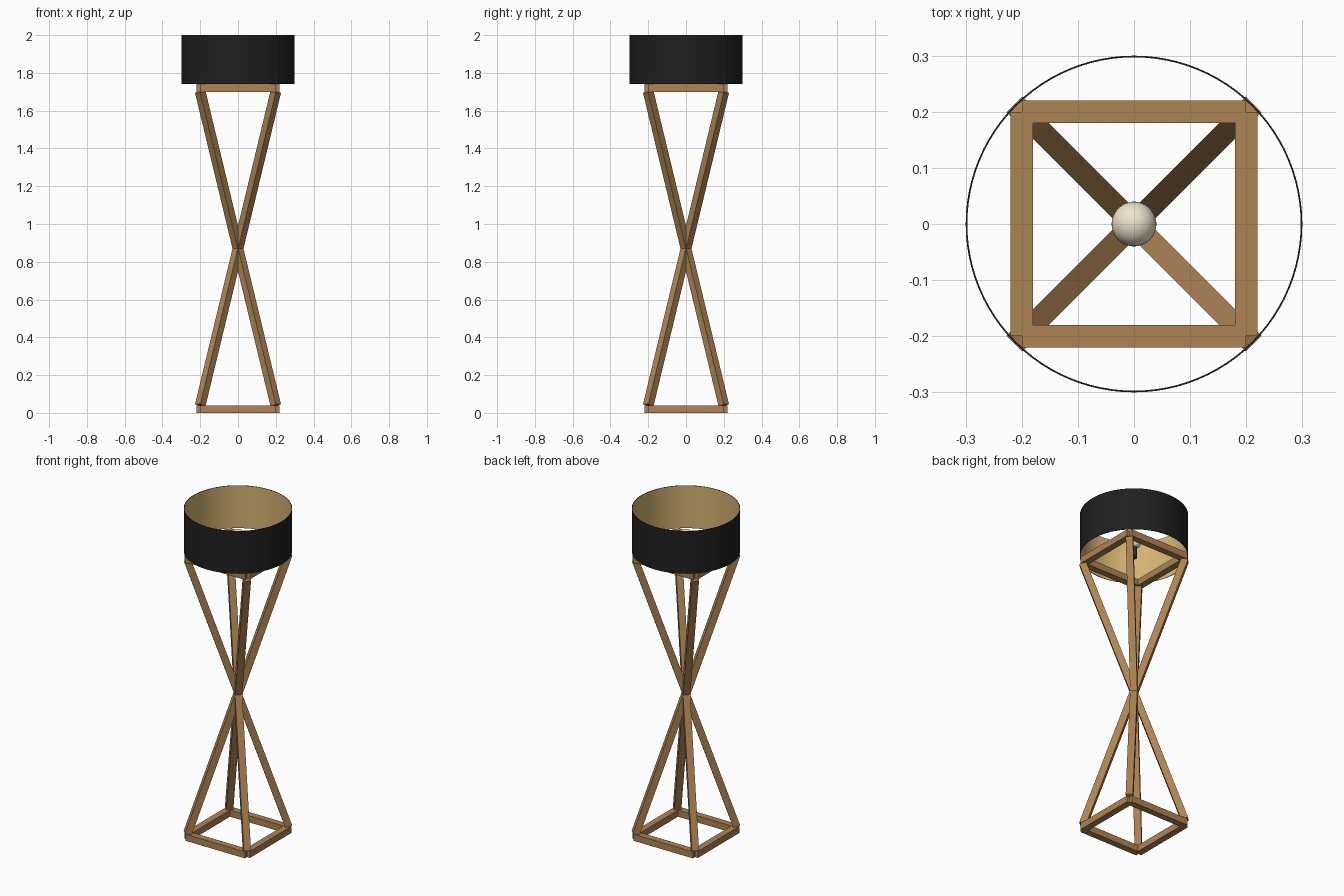
import bpy, bmesh, math
from mathutils import Vector, Matrix

if "Cube" in bpy.data.objects:
    bpy.data.objects.remove(bpy.data.objects["Cube"])


def material(name, rgb):
    m = bpy.data.materials.new(name)
    m.diffuse_color = (*rgb, 1)
    m.use_nodes = True
    m.node_tree.nodes["Principled BSDF"].inputs["Base Color"].default_value = m.diffuse_color
    return m


WOOD = material("wood", (0.42, 0.23, 0.09))
BLACK = material("black_fabric", (0.014, 0.014, 0.014))
GOLD = material("gold_lining", (0.66, 0.45, 0.17))
GLASS = material("warm_glass", (0.87, 0.78, 0.62))
DARK = material("dark_socket", (0.03, 0.03, 0.03))

T = 0.04      # beam thickness
H = 0.20      # half distance between beam axes
TOP = 1.74    # height of the wooden stand


def finish(name, bm, mats, smooth=False):
    bmesh.ops.recalc_face_normals(bm, faces=bm.faces)
    me = bpy.data.meshes.new(name)
    bm.to_mesh(me)
    bm.free()
    ob = bpy.data.objects.new(name, me)
    bpy.context.collection.objects.link(ob)
    for m in mats:
        me.materials.append(m)
    if smooth:
        bpy.ops.object.select_all(action='DESELECT')
        ob.select_set(True)
        bpy.context.view_layer.objects.active = ob
        bpy.ops.object.shade_smooth_by_angle(angle=math.radians(35))
    return ob


def beam(name, a, b):
    """Square beam between two points, one side kept horizontal."""
    a, b = Vector(a), Vector(b)
    d = (b - a).normalized()
    side = Vector((0, 0, 1)).cross(d).normalized()
    up = d.cross(side)
    rot = Matrix((d, side, up)).transposed().to_4x4()
    bm = bmesh.new()
    bmesh.ops.create_cube(bm, size=1, matrix=Matrix.Translation((a + b) / 2) @ rot
                          @ Matrix.Diagonal(((b - a).length, T, T, 1)))
    return finish(name, bm, [WOOD])


# square frames at the bottom and top
for level, z in (("base", T / 2), ("top", TOP - T / 2)):
    for s, side in ((-1, "front"), (1, "back")):
        beam(f"{level}_rail_{side}", (-H, s * H, z), (H, s * H, z))
    for s, side in ((-1, "left"), (1, "right")):
        beam(f"{level}_rail_{side}", (s * H, -H, z), (s * H, H, z))

# four diagonal legs crossing at the middle
for i, (x, y) in enumerate(((-H, -H), (H, -H), (H, H), (-H, H))):
    beam(f"crossing_leg_{i + 1}", (x, y, T), (-x, -y, TOP - T))

# drum shade: thin tube, black outside and gold inside
N, R, WALL = 96, 0.30, 0.003
bm = bmesh.new()
profile = ((R, TOP), (R, 2.0), (R - WALL, 2.0), (R - WALL, TOP))
rings = [[bm.verts.new((r * math.cos(2 * math.pi * k / N), r * math.sin(2 * math.pi * k / N), z))
          for k in range(N)] for r, z in profile]
for j in range(4):
    p, q = rings[j], rings[(j + 1) % 4]
    for k in range(N):
        f = bm.faces.new((p[k], p[(k + 1) % N], q[(k + 1) % N], q[k]))
        f.material_index = 1 if j == 2 else 0
finish("lamp_shade", bm, [BLACK, GOLD], True)

# bulb and its socket
bm = bmesh.new()
bmesh.ops.create_uvsphere(bm, u_segments=32, v_segments=16, radius=0.04,
                          matrix=Matrix.Translation((0, 0, 1.83)))
finish("bulb", bm, [GLASS], True)
bm = bmesh.new()
bmesh.ops.create_cone(bm, cap_ends=True, segments=24, radius1=0.018, radius2=0.018,
                      depth=0.07, matrix=Matrix.Translation((0, 0, 1.765)))
finish("bulb_socket", bm, [DARK], True)
